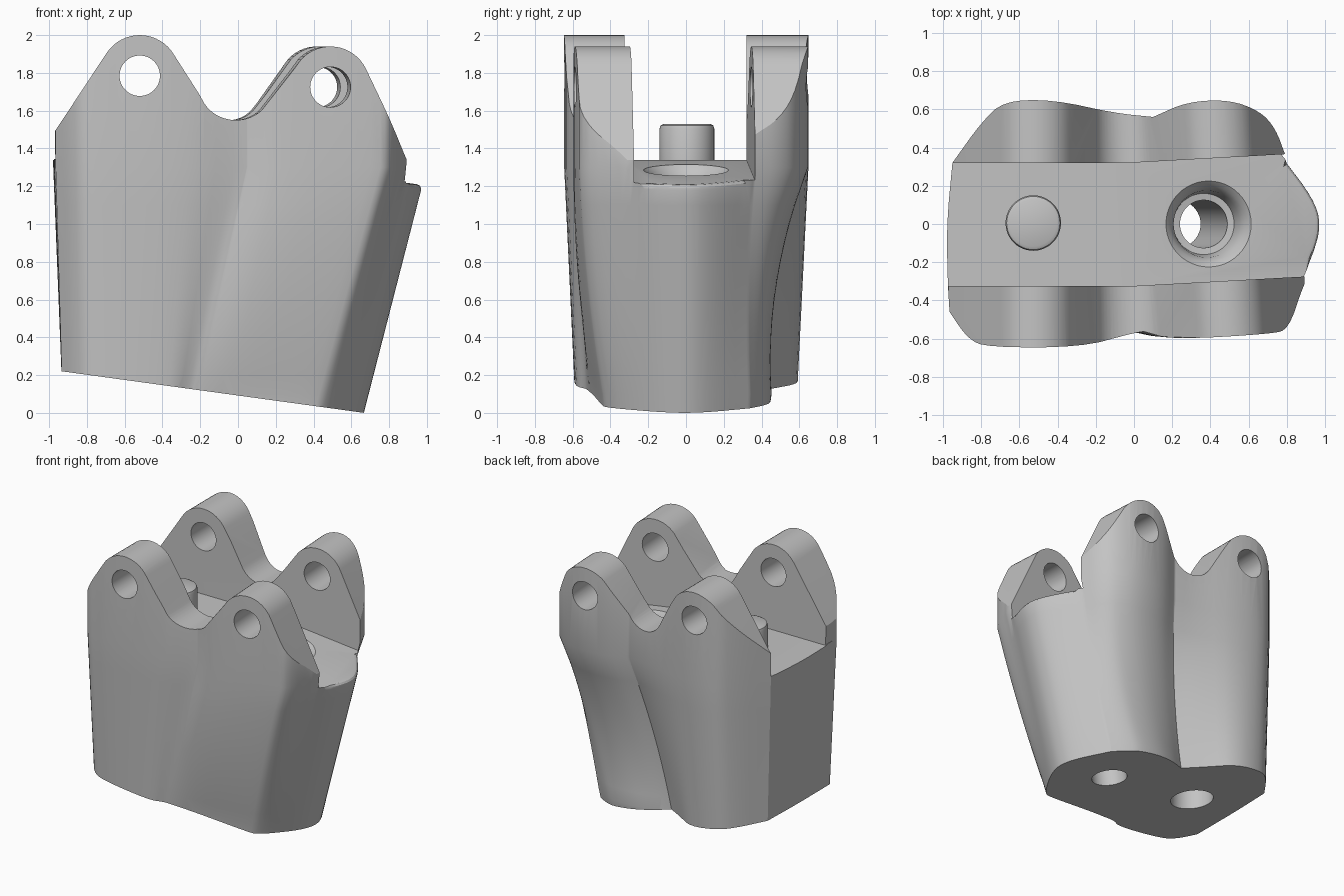
import bpy, bmesh, math
from mathutils import Vector

if "Cube" in bpy.data.objects:
    bpy.data.objects.remove(bpy.data.objects["Cube"])

grey = bpy.data.materials.new("plain_grey")
grey.diffuse_color = (0.55, 0.55, 0.55, 1)
grey.use_nodes = True
grey.node_tree.nodes["Principled BSDF"].inputs["Base Color"].default_value = grey.diffuse_color


def loft(name, rings):
    """Closed solid through a list of rings with equal point counts."""
    bm = bmesh.new()
    vr = [[bm.verts.new(p) for p in r] for r in rings]
    n = len(vr[0])
    for a, b in zip(vr, vr[1:]):
        for i in range(n):
            j = (i + 1) % n
            bm.faces.new((a[i], a[j], b[j], b[i]))
    bm.faces.new(vr[0][::-1])
    bm.faces.new(vr[-1])
    bmesh.ops.remove_doubles(bm, verts=bm.verts, dist=1e-5)
    bmesh.ops.recalc_face_normals(bm, faces=bm.faces)
    me = bpy.data.meshes.new(name)
    bm.to_mesh(me)
    bm.free()
    me.materials.append(grey)
    ob = bpy.data.objects.new(name, me)
    bpy.context.collection.objects.link(ob)
    return ob


def lathe(name, base, axis, profile, n=48):
    """Turned solid: profile is (radius, distance along axis)."""
    q = Vector(axis).to_track_quat('Z', 'Y')
    return loft(name, [[Vector(base) + q @ Vector((r * math.cos(2 * math.pi * i / n),
                                                   r * math.sin(2 * math.pi * i / n), h))
                        for i in range(n)] for r, h in profile])


def arc(cx, cz, r, a0, a1, n=16):
    return [(cx + r * math.cos(math.radians(a0 + (a1 - a0) * i / n)),
             cz + r * math.sin(math.radians(a0 + (a1 - a0) * i / n))) for i in range(n + 1)]


def round_corners(pts):
    out = []
    for p, q in zip(pts, pts[1:] + pts[:1]):
        out += [tuple(a * .75 + b * .25 for a, b in zip(p, q)),
                tuple(a * .25 + b * .75 for a, b in zip(p, q))]
    return out


def boolean(ob, cutter, op):
    m = ob.modifiers.new(op, 'BOOLEAN')
    m.operation, m.object, m.solver = op, cutter, 'EXACT'
    bpy.ops.object.select_all(action='DESELECT')
    bpy.context.view_layer.objects.active = ob
    ob.select_set(True)
    bpy.ops.object.modifier_apply(modifier=m.name)
    bpy.data.objects.remove(cutter, do_unlink=True)


# two-lobed block: each point is top x, top y, bottom x, bottom y, y bulge at mid height
outline = [
    (-.98, 0, -.93, 0, 0), (-.975, -.30, -.93, -.28, 0), (-.965, -.46, -.93, -.42, 0),
    (-.87, -.60, -.85, -.54, 0), (-.77, -.645, -.75, -.59, 0), (-.28, -.645, -.36, -.585, 0),
    (-.02, -.575, -.27, -.53, 0), (.05, -.562, -.22, -.52, -.01), (.2, -.605, -.02, -.49, -.03),
    (.72, -.575, .40, -.45, -.02), (.81, -.55, .48, -.43, -.02), (.885, -.32, .60, -.25, 0),
    (.965, -.17, .67, -.12, 0), (1.012, 0, .70, 0, 0), (.965, .14, .66, .13, 0),
    (.79, .365, .51, .34, -.02), (.74, .50, .41, .41, -.04), (.66, .59, .32, .45, -.06),
    (.50, .65, .15, .455, -.065), (.28, .64, 0, .42, -.06), (.1, .56, -.13, .36, -.04),
    (-.1, .58, -.28, .46, -.01), (-.42, .65, -.45, .59, 0), (-.68, .645, -.68, .585, 0),
    (-.8, .53, -.79, .50, 0), (-.95, .32, -.92, .32, 0)]
creases = {2, 7, 15, 20, 25}     # corners kept sharp
outline = [p for i, p in enumerate(outline) for _ in range(3 if i in creases else 1)]
outline = round_corners(round_corners(outline))


def section(z):
    t = min(1, (z - .1) / 1.2)
    k = 4 * t * (1 - t) if t > 0 else 0
    return [(xb + (xt - xb) * t, yb + (yt - yb) * t + m * k, z) for xt, yt, xb, yb, m in outline]


body = loft("hinge_block", [section(-.1 + 1.2 * i / 12) for i in range(13)]
            + [section(1.3), section(2.2)])

# front silhouette with ear humps, valley and sloped base; right half is turned slightly
profile = ([(-1.2, .257), (1.2, -.073), (1.2, 1.19), (.865, 1.225), (.875, 1.34)]
           + arc(.455, 1.73, .21, 25, 138) + arc(-.03, 1.73, .18, -45, -150)
           + arc(-.52, 1.79, .21, 30, 147)
           + [(-.97, 1.49), (-.967, 1.345), (-1.2, 1.345)])


def turned(y):
    def w(x):
        t = max(0, min(1, (x + .35) / .6))
        return t * t * (3 - 2 * t)
    return [(x - .058 * y * w(x) * (z > 1), y, z) for x, z in profile]


boolean(body, loft("silhouette", [turned(-1), turned(1)]), 'INTERSECT')

# slot between the ears, kinked in plan and in floor height
slot = [[(x, lo, z), (x, hi, z), (x, hi, 2.5), (x, lo, 2.5)] for x, lo, hi, z in
        ((-1.2, -.325, .32, 1.34), (-.02, -.325, .32, 1.34), (1.2, -.258, .388, 1.177))]
boolean(body, loft("slot", slot), 'DIFFERENCE')

# rounded rim on the floor's nose
bm = bmesh.new()
bm.from_mesh(body.data)
rim = []
for e in bm.edges:
    c = (e.verts[0].co + e.verts[1].co) / 2
    up = [f.normal.z > .9 for f in e.link_faces]
    if c.x > .8 and 1.1 < c.z < 1.26 and any(up) and not all(up) and -.24 < c.y < .33:
        rim.append(e)
bmesh.ops.bevel(bm, geom=rim, offset=.03, segments=3, profile=.5, affect='EDGES',
                clamp_overlap=False)
bm.to_mesh(body.data)
bm.free()

# hinge pin holes through the ears
for x, z, dx in ((-.52, 1.785, 0), (.455, 1.725, -.058)):
    boolean(body, lathe("pin_hole", (x, 0, z), (dx, 1, 0), [(.107, -1.2), (.107, 1.2)]), 'DIFFERENCE')

# tilted stepped bore, and blind socket under the peg
boolean(body, lathe("bore", (.39, 0, 1.287), (.135, 0, 1),
                    [(.125, -1.7), (.125, -.19), (.16, -.185), (.175, -.07),
                     (.20, -.025), (.23, .003), (.23, .25)]), 'DIFFERENCE')
boolean(body, lathe("socket", (-.53, 0, 0), (0, 0, 1), [(.15, -.3), (.15, .4)]), 'DIFFERENCE')

# locating peg on the floor
peg = lathe("locating_peg", (-.527, .005, 0), (0, 0, 1),
            [(.145, 1.3), (.145, 1.505), (.139, 1.522), (.122, 1.53)])

for ob in (body, peg):
    bpy.ops.object.select_all(action='DESELECT')
    bpy.context.view_layer.objects.active = ob
    ob.select_set(True)
    bpy.ops.object.shade_smooth_by_angle(angle=math.radians(30))
